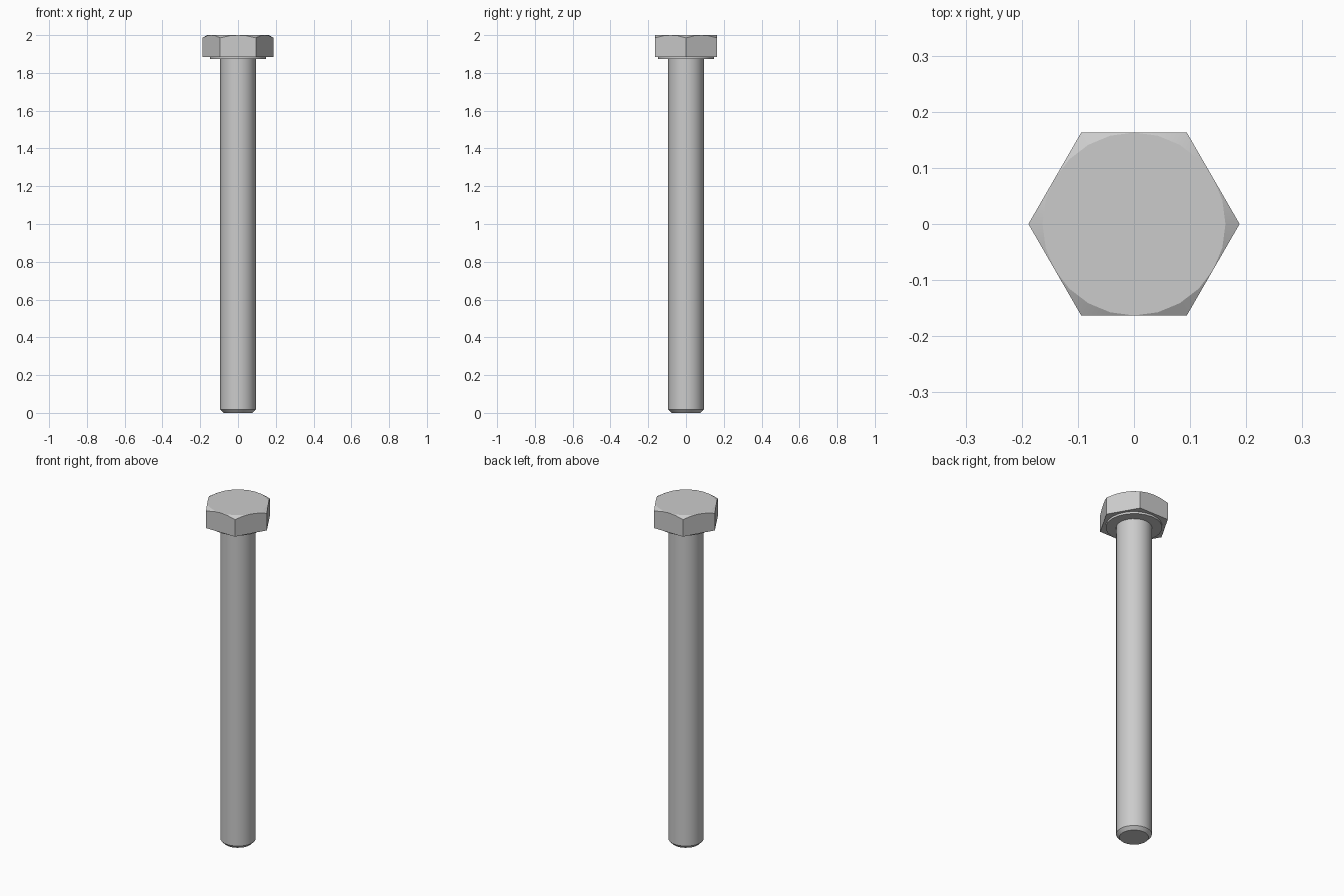
import bpy, bmesh
from math import sin, cos, pi, radians, tan

if "Cube" in bpy.data.objects:
    bpy.data.objects.remove(bpy.data.objects["Cube"])

SEG = 24          # sides of the round parts, a multiple of six
APOTHEM = 0.163   # half the head width across flats


def loft(name, rings):
    """Closed solid from a stack of rings listed from bottom to top."""
    bm = bmesh.new()
    loops = [[bm.verts.new(p) for p in ring] for ring in rings]
    bm.faces.new(loops[0][::-1])
    for a, b in zip(loops, loops[1:]):
        for i in range(SEG):
            j = (i + 1) % SEG
            bm.faces.new((a[i], a[j], b[j], b[i]))
    bm.faces.new(loops[-1])
    bmesh.ops.remove_doubles(bm, verts=bm.verts, dist=1e-5)
    bmesh.ops.recalc_face_normals(bm, faces=bm.faces)
    mesh = bpy.data.meshes.new(name)
    bm.to_mesh(mesh)
    bm.free()
    obj = bpy.data.objects.new(name, mesh)
    bpy.context.collection.objects.link(obj)
    bpy.ops.object.select_all(action='DESELECT')
    obj.select_set(True)
    bpy.context.view_layer.objects.active = obj
    bpy.ops.object.shade_smooth_by_angle(angle=radians(20))
    return obj


def ring(radius, height):
    """radius and height are functions of the angle."""
    angles = [2 * pi * i / SEG for i in range(SEG)]
    return [(radius(a) * cos(a), radius(a) * sin(a), height(a)) for a in angles]


def circle(r, z):
    return ring(lambda a: r, lambda a: z)


def hex_radius(a):
    return APOTHEM / cos((a % (pi / 3)) - pi / 6)


def chamfer_height(a):
    return 2.0 - (hex_radius(a) - APOTHEM) * tan(radians(30))


# Hexagonal head with a conical chamfer running into its corners
loft("bolt_head", [
    ring(hex_radius, lambda a: 1.885),
    ring(hex_radius, chamfer_height),
    circle(APOTHEM, 2.0),
])

# Thin round bearing face under the head
loft("washer_face", [circle(0.148, 1.873), circle(0.148, 1.887)])

# Long shank with a chamfered tip
loft("shank", [circle(0.077, 0.0), circle(0.094, 0.018), circle(0.094, 1.88)])
